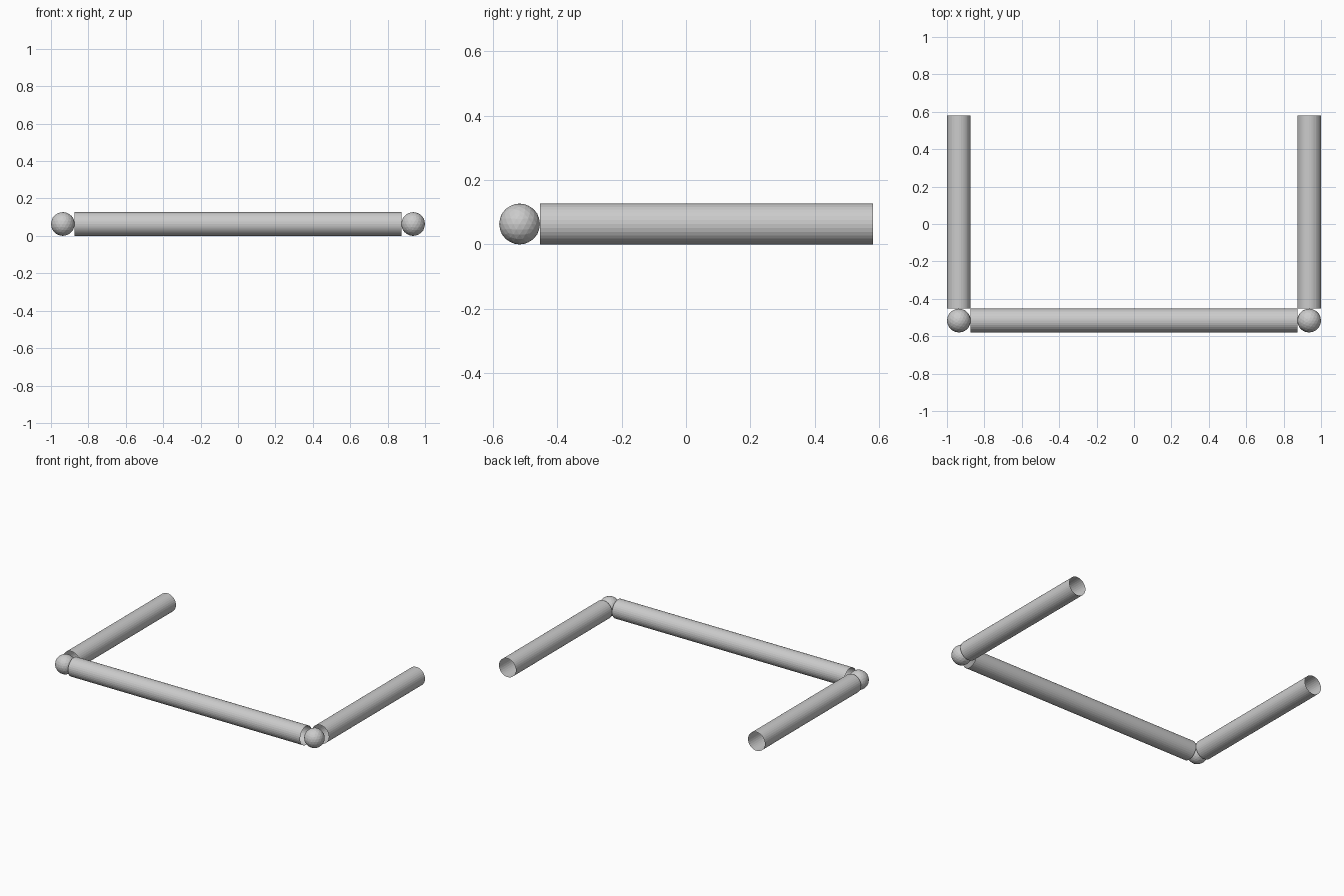
import bpy
from math import pi
from mathutils import Vector

if "Cube" in bpy.data.objects:
    bpy.data.objects.remove(bpy.data.objects["Cube"])

R = 0.0635                      # shared tube and ball radius
X_ARM = 1 - R                   # centre line of side arms
Y_BACK = 0.58
Y_BAR = -Y_BACK + R             # centre line of front bar


def tube(name, start, end):
    """Open-ended tube between two points."""
    start, end = Vector(start), Vector(end)
    axis = end - start
    bpy.ops.mesh.primitive_cylinder_add(
        vertices=32, radius=R, depth=axis.length, end_fill_type='NOTHING',
        location=(start + end) / 2,
        rotation=axis.to_track_quat('Z', 'Y').to_euler())
    bpy.context.object.name = name


def ball(name, location):
    """Faceted corner joint."""
    bpy.ops.mesh.primitive_ico_sphere_add(subdivisions=3, radius=R, location=location)
    bpy.context.object.name = name


# Front bar
tube("front_bar", (-X_ARM + R, Y_BAR, R), (X_ARM - R, Y_BAR, R))

# Side arms and corner joints
for side, s in (("left", -1), ("right", 1)):
    tube(side + "_arm", (s * X_ARM, Y_BAR + R, R), (s * X_ARM, Y_BACK, R))
    ball(side + "_corner_joint", (s * X_ARM, Y_BAR, R))
